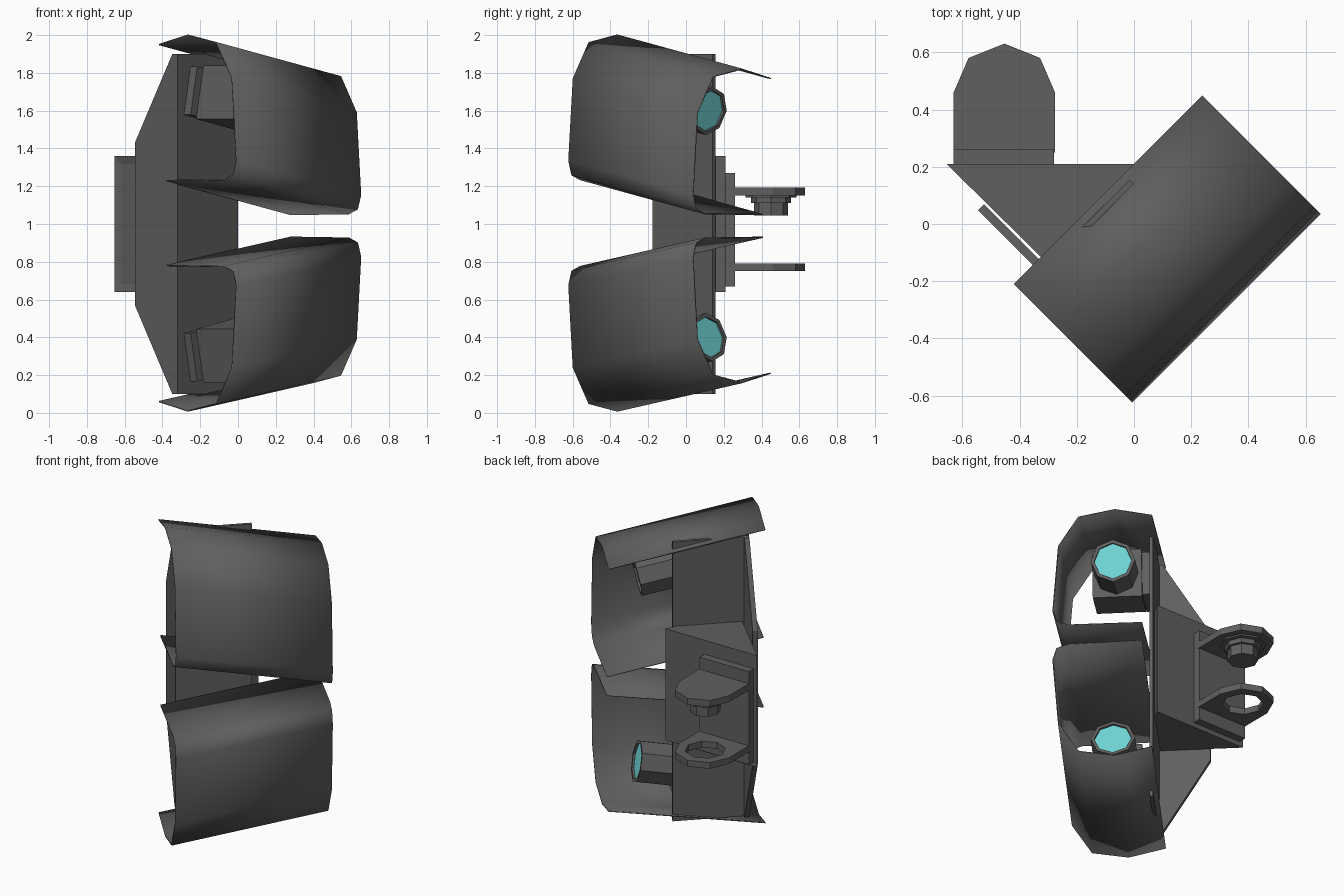
import bpy, bmesh, math
from mathutils import Matrix, Vector

cube = bpy.data.objects.get("Cube")
if cube:
    bpy.data.objects.remove(cube)


def material(name, rgb):
    m = bpy.data.materials.new(name)
    m.use_nodes = True
    m.diffuse_color = (*rgb, 1)
    m.node_tree.nodes["Principled BSDF"].inputs["Base Color"].default_value = (*rgb, 1)
    return m


GREY = material("dark_grey_metal", (0.115, 0.115, 0.115))
CYAN = material("cyan_glow", (0.16, 0.66, 0.66))
TURN = Matrix.Rotation(math.radians(45), 4, 'Z')   # thruster frame to world
TILT = math.radians(11)


def finish(name, bm, matrix=None, normals=True, flip=False):
    """Turn a bmesh into an object; flip mirrors it about mid height."""
    if matrix:
        bm.transform(matrix)
    if flip:
        bm.transform(Matrix.Translation((0, 0, 2)) @ Matrix.Diagonal((1, 1, -1, 1)))
        bmesh.ops.reverse_faces(bm, faces=bm.faces)
    if normals:
        bmesh.ops.recalc_face_normals(bm, faces=bm.faces)
    me = bpy.data.meshes.new(name)
    bm.to_mesh(me)
    bm.free()
    me.materials.append(GREY)
    me.materials.append(CYAN)
    ob = bpy.data.objects.new(name, me)
    bpy.context.collection.objects.link(ob)
    return ob


def prism(pts, place, lo, hi, hole=()):
    """Extrude a 2D outline (with an optional hole); place maps (a, b, depth) to 3D."""
    bm = bmesh.new()
    edges = []
    for loop in filter(None, (pts, hole)):
        vs = [bm.verts.new(place(a, b, lo)) for a, b in loop]
        edges += [bm.edges.new((vs[i - 1], vs[i])) for i in range(len(vs))]
    if hole:
        bmesh.ops.triangle_fill(bm, edges=edges, use_beauty=True)
    else:
        bm.faces.new(vs)
    res = bmesh.ops.extrude_face_region(bm, geom=bm.faces[:])
    move = Vector(place(0, 0, hi)) - Vector(place(0, 0, lo))
    bmesh.ops.translate(bm, vec=move, verts=[g for g in res["geom"] if isinstance(g, bmesh.types.BMVert)])
    return bm


def box(x0, x1, y0, y1, z0, z1):
    return prism([(x0, y0), (x1, y0), (x1, y1), (x0, y1)], flat, z0, z1)


def flat(a, b, d):
    return (a, b, d)


def along_x(a, b, d):
    return (d, -a, b)


def octagon(cx, cy, r):
    return [(cx + r * math.cos(i * math.pi / 4), cy + r * math.sin(i * math.pi / 4)) for i in range(8)]


# Curved armour shells: (outward, height) profile swept along and sloping inward
profile = [(-0.148, 1.95), (0.07, 2.0), (0.283, 1.96), (0.40, 1.77), (0.433, 1.335),
           (0.41, 1.26), (0.345, 1.235), (-0.09, 1.23)]


def shell(name, flip, rise, drop):
    bm = bmesh.new()
    ends = [[bm.verts.new((u, -v, z + dz)) for v, z in profile]
            for u, dz in ((-0.445, rise), (0.486, drop))]
    for i in range(len(profile) - 1):
        bm.faces.new((ends[0][i], ends[0][i + 1], ends[1][i + 1], ends[1][i]))
    ob = finish(name, bm, TURN, flip=flip)
    mod = ob.modifiers.new("thickness", 'SOLIDIFY')
    mod.thickness = 0.007
    mod.offset = 0
    bpy.ops.object.select_all(action='DESELECT')
    ob.select_set(True)
    bpy.context.view_layer.objects.active = ob
    bpy.ops.object.shade_smooth_by_angle(angle=math.radians(30))


shell("upper_shell", False, 0, -0.18)
shell("lower_shell", True, -0.01, -0.16)

# Thrusters: bracket, housing and eight-sided nozzle with a glowing end
for side, flip in (("upper", False), ("lower", True)):
    tilt = TURN @ Matrix.Translation((0, 0, 1.652)) @ Matrix.Rotation(TILT, 4, 'Y')
    finish(side + "_thruster_bracket", box(-0.285, 0.03, 0.05, 0.11, -0.13, 0.13), tilt, flip=flip)
    finish(side + "_thruster_housing", box(-0.24, 0.05, -0.24, 0.05, -0.145, 0.145), tilt, flip=flip)
    bm = prism(octagon(0.10, 0, 0.13), along_x, 0.04, 0.28)
    bmesh.ops.recalc_face_normals(bm, faces=bm.faces)
    end = max(bm.faces, key=lambda f: f.calc_center_median().x)
    bmesh.ops.inset_region(bm, faces=[end], thickness=0.02, depth=0)
    bmesh.ops.inset_region(bm, faces=[end], thickness=0.001, depth=-0.012)
    end.material_index = 1
    finish(side + "_nozzle", bm, tilt, normals=False, flip=flip)

# Tall backing plate and the side gusset
finish("backing_plate", box(-0.34, 0.10, 0.10, 0.12, 0.1, 1.9), TURN)
gusset = [(-0.10, 0.1), (-0.14, 0.1), (-0.42, 0.57), (-0.42, 1.43), (-0.14, 1.9), (-0.10, 1.9)]
finish("side_gusset", prism(gusset, along_x, -0.352, -0.322), TURN)

# Wedge that angles the assembly, with a recessed panel on its outer side
bm = prism([(-0.655, 0.21), (0, 0.21), (-0.03, 0.15), (-0.31, -0.13)], flat, 0.64, 1.36)
bmesh.ops.recalc_face_normals(bm, faces=bm.faces)
outer = min(bm.faces, key=lambda f: f.normal.x + f.normal.y)
bmesh.ops.inset_region(bm, faces=[outer], thickness=0.06, depth=-0.01)
finish("mounting_wedge", bm)

# Hinge: base plate, two rounded lugs and a stepped pin
finish("hinge_plate", box(-0.63, -0.28, 0.20, 0.26, 0.67, 1.27))
lug = [(-0.63, 0.25), (-0.63, 0.46), (-0.578, 0.58), (-0.453, 0.63),
       (-0.328, 0.58), (-0.276, 0.46), (-0.276, 0.25)]
finish("upper_lug", prism(lug, flat, 1.15, 1.192))
finish("lower_lug", prism(lug, flat, 0.752, 0.792, octagon(-0.453, 0.45, 0.12)))
for name, r, lo, hi in (("pin_washer", 0.135, 1.14, 1.152), ("pin_collar", 0.107, 1.11, 1.145),
                        ("pin", 0.09, 1.045, 1.115)):
    finish(name, prism(octagon(-0.453, 0.45, r), flat, lo, hi))
